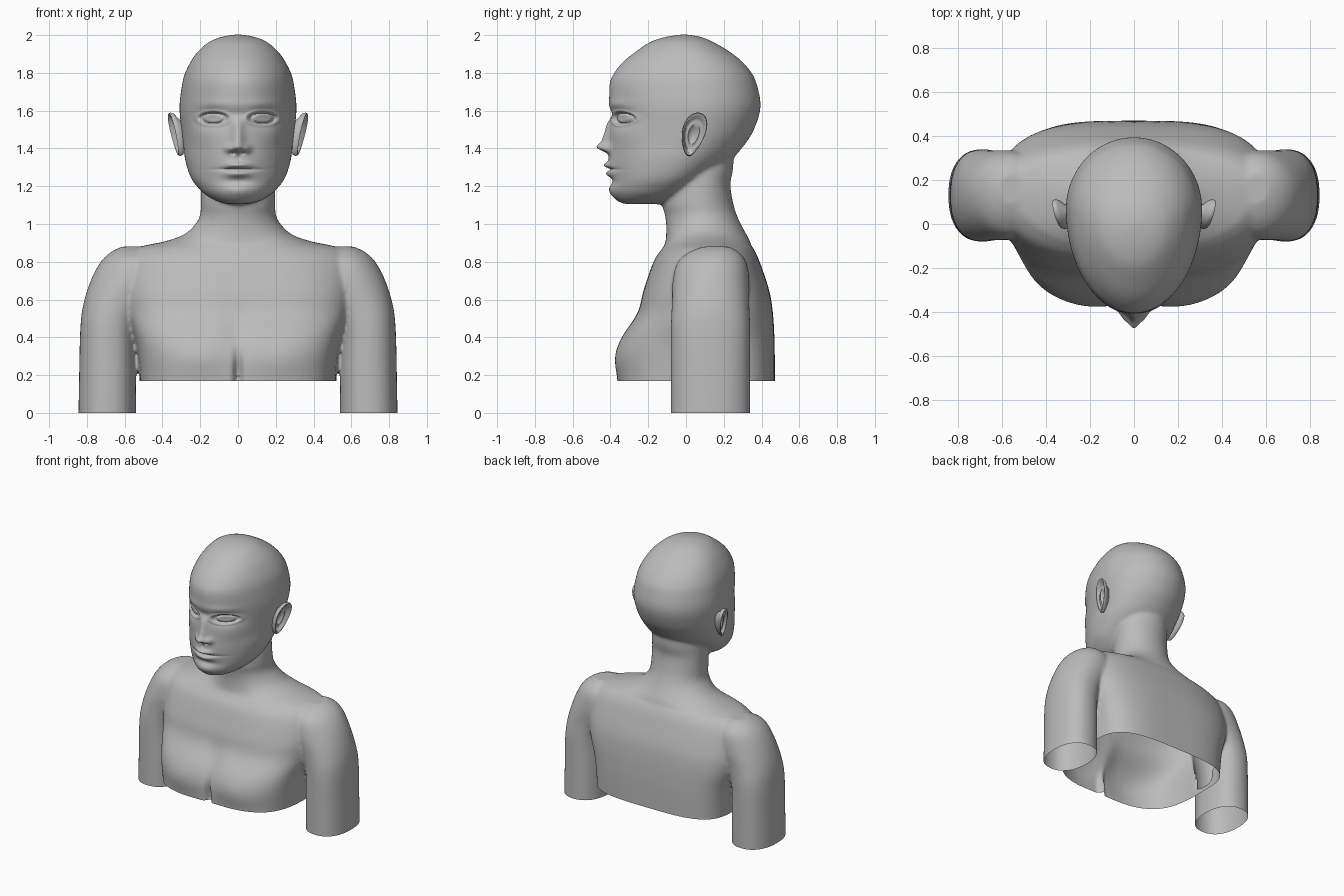
import bpy, bmesh, math

cube = bpy.data.objects.get("Cube")
if cube:
    bpy.data.objects.remove(cube, do_unlink=True)

grey = bpy.data.materials.new("plain grey")
grey.use_nodes = True
grey.diffuse_color = (0.5, 0.5, 0.5, 1)
grey.node_tree.nodes["Principled BSDF"].inputs["Base Color"].default_value = (0.5, 0.5, 0.5, 1)


def spow(v, p):
    return math.copysign(abs(v) ** p, v)


def catmull(a, b, c, d, t):
    return [0.5 * (2 * q + (r - p) * t + (2 * p - 5 * q + 4 * r - s) * t * t
                   + (3 * q - p - 3 * r + s) * t ** 3) for p, q, r, s in zip(a, b, c, d)]


def loft(bm, rings, side=1, seg=64, steps=5):
    """Closed loft; ring = z, centre x, half width, y of widest point, front y, back y, roundness."""
    last = len(rings) - 1
    fine = []
    for i in range(last):
        a, b, c, d = (rings[max(i - 1, 0)], rings[i], rings[i + 1], rings[min(i + 2, last)])
        fine += [catmull(a, b, c, d, k / steps) for k in range(steps)]
    fine.append(rings[-1])
    loops = []
    for z, cx, w, cy, f, b, n in fine:
        loop = []
        for k in range(seg):
            t = 2 * math.pi * k / seg
            c, s = math.cos(t), math.sin(t)
            depth = b - cy if s > 0 else cy - f
            loop.append(bm.verts.new((side * (cx + w * spow(c, 2 / n)),
                                      cy + depth * spow(s, 2 / n), z)))
        loops.append(loop)
    faces = [bm.faces.new(loops[0]), bm.faces.new(loops[-1])]
    for lo, hi in zip(loops, loops[1:]):
        for k in range(seg):
            m = (k + 1) % seg
            faces.append(bm.faces.new((lo[k], lo[m], hi[m], hi[k])))
    bmesh.ops.recalc_face_normals(bm, faces=faces)


def finish(name, bm):
    mesh = bpy.data.meshes.new(name)
    bm.to_mesh(mesh)
    bm.free()
    mesh.materials.clear()
    mesh.materials.append(grey)
    ob = bpy.data.objects.new(name, mesh)
    bpy.context.collection.objects.link(ob)
    bpy.ops.object.select_all(action='DESELECT')
    ob.select_set(True)
    bpy.context.view_layer.objects.active = ob
    bpy.ops.object.shade_smooth_by_angle(angle=math.radians(55))
    return ob


# Skull and jaw
head = [
    (1.105, 0, .05, -.23, -.32, -.13, 2), (1.12, 0, .11, -.22, -.36, -.06, 2),
    (1.15, 0, .165, -.18, -.388, .00, 2), (1.185, 0, .205, -.14, -.40, .06, 2),
    (1.245, 0, .25, -.09, -.395, .12, 2), (1.34, 0, .28, -.03, -.40, .24, 2),
    (1.42, 0, .29, .02, -.404, .31, 2), (1.50, 0, .30, .05, -.404, .36, 2),
    (1.62, 0, .31, .07, -.406, .395, 2), (1.74, 0, .296, .06, -.405, .375, 2),
    (1.80, 0, .28, .05, -.38, .347, 2), (1.857, 0, .252, .04, -.335, .30, 2),
    (1.91, 0, .215, .02, -.27, .235, 2), (1.963, 0, .155, 0, -.19, .145, 2),
    (1.99, 0, .09, -.01, -.11, .08, 2), (2.003, 0, .02, -.01, -.03, .01, 2)]

# Neck flowing into shoulders and chest
torso = [
    (.05, 0, .52, .15, -.36, .47, 3.5), (.17, 0, .52, .15, -.362, .47, 3.5),
    (.30, 0, .53, .15, -.368, .47, 3.5), (.40, 0, .55, .15, -.34, .468, 3.4),
    (.53, 0, .595, .16, -.258, .46, 3.1), (.65, 0, .62, .16, -.225, .44, 2.8),
    (.80, 0, .62, .16, -.172, .39, 2.4), (.865, 0, .57, .16, -.13, .36, 2.1),
    (.887, 0, .49, .15, -.115, .345, 2), (.91, 0, .38, .14, -.108, .338, 2),
    (.945, 0, .285, .12, -.105, .32, 2), (1.0, 0, .225, .10, -.105, .29, 2),
    (1.05, 0, .20, .09, -.112, .268, 2), (1.11, 0, .197, .08, -.125, .25, 2),
    (1.21, 0, .195, .08, -.11, .235, 2), (1.30, 0, .19, .08, -.07, .25, 2),
    (1.45, 0, .17, .08, -.04, .25, 2)]

# Shoulder cap and upper arm
arm = [
    (-.10, .693, .153, .13, -.08, .34, 2.3), (.20, .690, .151, .13, -.08, .34, 2.3),
    (.44, .685, .150, .13, -.08, .34, 2.3), (.57, .65, .17, .13, -.075, .335, 2.2),
    (.70, .58, .20, .135, -.07, .335, 2.1), (.796, .56, .17, .145, -.045, .32, 2),
    (.85, .56, .115, .155, .015, .28, 2), (.88, .56, .055, .16, .09, .23, 2)]

bm = bmesh.new()
loft(bm, head)
loft(bm, torso)
for side in (1, -1):
    loft(bm, arm, side)

# Fuse the lofts into one skin and soften the joins
base = finish("rough_skin", bm)
remesh = base.modifiers.new("fuse", 'REMESH')
remesh.mode = 'VOXEL'
remesh.voxel_size = 0.01
soften = base.modifiers.new("soften", 'SMOOTH')
soften.factor = 0.5
soften.iterations = 12
dg = bpy.context.evaluated_depsgraph_get()
fused = bpy.data.meshes.new_from_object(base.evaluated_get(dg))
bm = bmesh.new()
bm.from_mesh(fused)
bpy.data.objects.remove(base, do_unlink=True)


def cut(co, no, limit, clear=False):
    faces = [f for f in bm.faces if f.calc_center_median().z < limit]
    geom = set(faces)
    for f in faces:
        geom.update(f.edges)
        geom.update(f.verts)
    bmesh.ops.bisect_plane(bm, geom=list(geom), dist=1e-5, plane_co=co, plane_no=no,
                           clear_inner=clear)


# Open cut ends: arms at the ground, chest a little higher
cut((0, 0, 0), (0, 0, 1), 0.05, True)
cut((0, 0, .17), (0, 0, 1), 0.22)
for x in (.53, -.53):
    cut((x, 0, 0), (1, 0, 0), 0.17)
gone = []
for f in bm.faces:
    c = f.calc_center_median()
    if c.z < .17 and abs(c.x) < .53:
        gone.append(f)
bmesh.ops.delete(bm, geom=gone, context='FACES')

# Finer mesh on the face
edges, verts = set(), set()
for f in bm.faces:
    c = f.calc_center_median()
    if c.y < -.2 and 1.14 < c.z < 1.72:
        edges.update(f.edges)
bmesh.ops.subdivide_edges(bm, edges=list(edges), cuts=1, use_grid_fill=True)
verts = [v for v in bm.verts if v.co.y < -.2 and 1.14 < v.co.z < 1.72]
for _ in range(3):
    bmesh.ops.smooth_vert(bm, verts=verts, factor=0.5, use_axis_x=True,
                          use_axis_y=True, use_axis_z=True)

# Sculpted forms: x, z, x radius, z radius, push forward (mirrored when x > 0)
forms = [
    (.13, 1.56, .085, .048, -.030), (.12, 1.635, .09, .025, .007),    # sockets, brows
    (0, 1.58, .04, .03, -.014), (0, 1.50, .03, .07, .022),            # nose root, bridge
    (0, 1.44, .036, .04, .026), (0, 1.405, .036, .025, .050),         # lower bridge, tip
    (.046, 1.398, .024, .022, .024), (.026, 1.376, .013, .008, -.014),  # nostril wings, nostrils
    (.20, 1.47, .07, .06, .008), (0, 1.31, .11, .07, .016),           # cheekbones, muzzle
    (0, 1.35, .012, .02, -.006), (.025, 1.312, .042, .015, .016),     # lip groove, upper lip
    (0, 1.289, .10, .008, -.016), (0, 1.265, .06, .016, .018),        # mouth line, lower lip
    (0, 1.225, .08, .022, -.012), (0, 1.175, .07, .035, .010),        # chin crease, chin
    (.22, .28, .13, .10, .012), (0, .42, .07, .12, -.02),             # breasts, breastbone
    (0, .20, .022, .11, -.045)]                                       # cleavage
forms += [(-x, z, rx, rz, d) for x, z, rx, rz, d in forms if x > 0]

for v in bm.verts:
    x, y, z = v.co
    fade = min(max((-.15 - y) / .08, 0), 1)
    if not fade:
        continue
    push = 0
    for fx, fz, rx, rz, d in forms:
        q = ((x - fx) / rx) ** 2 + ((z - fz) / rz) ** 2
        if q < 9:
            push += d * math.exp(-q)
    # Almond eyes: a lid crease around a gentle bulge
    r = math.hypot((abs(x) - .13) / .062, (z - 1.56) / .027)
    if r < 2:
        push += .006 * max(0, 1 - r * r) - .012 * math.exp(-((r - 1) / .2) ** 2)
        push += .006 * math.exp(-((r - 1.45) / .22) ** 2)
    v.co.y -= push * fade

finish("bust", bm)

# Ears: an elliptical dish with a raised rim, narrowing to the lobe
dish = [(.02, -.004), (.30, .000), (.46, .014), (.60, .009), (.74, .012), (.87, .033),
        (.96, .034), (1.0, .024), (.95, .008), (.70, -.010), (.50, -.06)]
for side, name in ((1, "left_ear"), (-1, "right_ear")):
    bm = bmesh.new()
    loops = []
    for r, h in dish:
        loop = []
        for k in range(40):
            t = 2 * math.pi * k / 40
            u, w = r * math.cos(t), r * math.sin(t)
            dz = .115 * w
            dy = .062 * u * (1 + .28 * w) + .2 * dz
            loop.append(bm.verts.new((side * (.308 + h + .18 * dz + .22 * dy),
                                      .04 + dy, 1.475 + dz)))
        loops.append(loop)
    bm.faces.new(loops[0])
    bm.faces.new(loops[-1])
    for lo, hi in zip(loops, loops[1:]):
        for k in range(40):
            m = (k + 1) % 40
            bm.faces.new((lo[k], lo[m], hi[m], hi[k]))
    bmesh.ops.recalc_face_normals(bm, faces=bm.faces[:])
    finish(name, bm)
